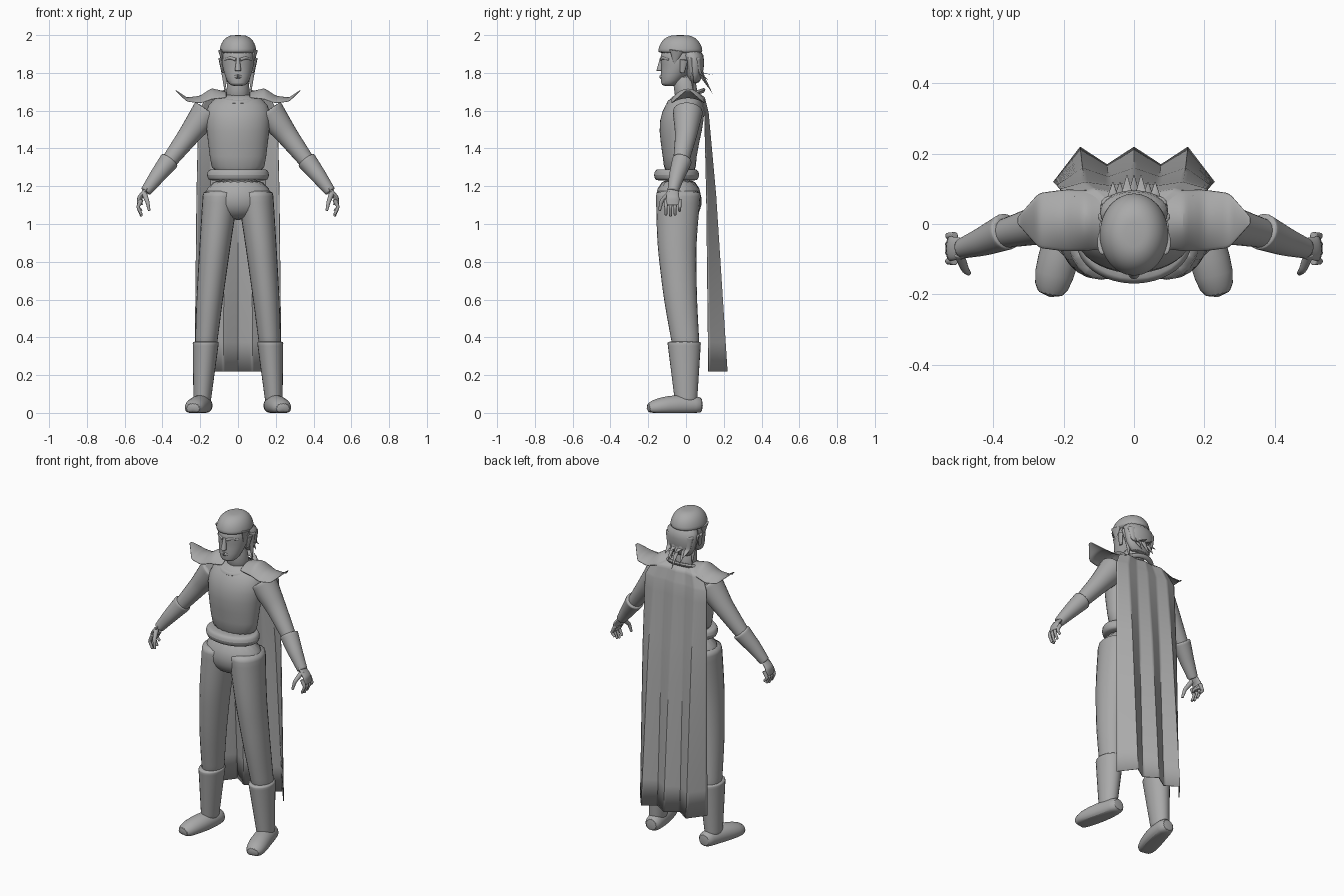
import bpy
import bmesh
import math
from mathutils import Vector

if "Cube" in bpy.data.objects:
    bpy.data.objects.remove(bpy.data.objects["Cube"])

GREY = (0.4, 0.4, 0.4, 1)
material = bpy.data.materials.new("plain grey")
material.use_nodes = True
material.diffuse_color = GREY
material.node_tree.nodes["Principled BSDF"].inputs["Base Color"].default_value = GREY

X, Y, Z = Vector((1, 0, 0)), Vector((0, 1, 0)), Vector((0, 0, 1))
LIMB_STEPS = [0, 0.03] + [i / 8 for i in range(1, 8)] + [0.97, 1]


def finish(name, bm, mirror=False, subdivide=True, thickness=0):
    """Turn a bmesh into a named, smooth-shaded object."""
    bmesh.ops.recalc_face_normals(bm, faces=bm.faces)
    mesh = bpy.data.meshes.new(name)
    bm.to_mesh(mesh)
    bm.free()
    mesh.materials.append(material)
    obj = bpy.data.objects.new(name, mesh)
    bpy.context.collection.objects.link(obj)
    if thickness:
        obj.modifiers.new("thickness", "SOLIDIFY").thickness = thickness
    if subdivide:
        smooth = obj.modifiers.new("smooth", "SUBSURF")
        smooth.levels = smooth.render_levels = 1
    if mirror:
        obj.modifiers.new("mirror", "MIRROR").use_mirror_merge = False
    bpy.ops.object.select_all(action="DESELECT")
    obj.select_set(True)
    bpy.context.view_layer.objects.active = obj
    bpy.ops.object.shade_smooth_by_angle(angle=math.radians(45))


def sample(table, t):
    """Interpolate linearly through evenly spaced rows."""
    position = t * (len(table) - 1)
    i = min(int(position), len(table) - 2)
    return [a + (b - a) * (position - i) for a, b in zip(table[i], table[i + 1])]


def loft(name, rings, ref=X, upright=True, sides=16, **options):
    """Skin elliptical rings (x, y, z, radius along ref, other radius)."""
    bm = bmesh.new()
    centres = [Vector(ring[:3]) for ring in rings]
    loops = []
    for i, ring in enumerate(rings):
        before, after = centres[max(i - 1, 0)], centres[min(i + 1, len(rings) - 1)]
        along = Z if upright else (after - before).normalized()
        a = (ref - along * ref.dot(along)).normalized()
        b = along.cross(a)
        loop = []
        for k in range(sides):
            turn = math.tau * k / sides
            point = centres[i] + a * ring[3] * math.cos(turn) + b * ring[4] * math.sin(turn)
            point.z = max(point.z, 0)
            loop.append(bm.verts.new(point))
        loops.append(loop)
    for low, high in zip(loops, loops[1:]):
        for k in range(sides):
            n = (k + 1) % sides
            bm.faces.new((low[k], low[n], high[n], high[k]))
    bm.faces.new(loops[0][::-1])
    bm.faces.new(loops[-1])
    finish(name, bm, **options)


def column(name, levels):
    """Upright loft from (z, half width, front y, back y) levels."""
    rings = [(0, (front + back) / 2, z, width, (back - front) / 2)
             for z, width, front, back in levels]
    loft(name, rings, sides=20)


def limb(name, path, start, end, flat=1, ref=Y, upright=False):
    """Mirrored tapering tube along a path; flat scales its second radius."""
    rings = []
    for t in LIMB_STEPS:
        radius = start + (end - start) * t
        rings.append((*sample(path, t), radius, radius * flat))
    loft(name, rings, ref, upright, sides=12, mirror=True)


def sheet(name, columns, rows, point, **options):
    """Grid surface whose points come from a function of u and v."""
    bm = bmesh.new()
    grid = [[bm.verts.new(point(i / columns, j / rows)) for i in range(columns + 1)]
            for j in range(rows + 1)]
    for low, high in zip(grid, grid[1:]):
        for i in range(columns):
            bm.faces.new((low[i], low[i + 1], high[i + 1], high[i]))
    finish(name, bm, **options)


# Torso, belt and hips
column("torso", [(1.25, 0.14, -0.12, 0.06), (1.35, 0.15, -0.12, 0.05),
                 (1.5, 0.17, -0.15, 0.09), (1.6, 0.18, -0.13, 0.1),
                 (1.66, 0.14, -0.09, 0.1), (1.69, 0.07, -0.06, 0.07)])
loft("belt", [(0, -0.05, 1.26 + 0.03 * s, 0.17 - 0.02 * s ** 4, 0.125 - 0.02 * s ** 4)
              for s in (-1, -0.9, 0, 0.9, 1)], sides=24)
column("hips", [(1.25, 0.15, -0.14, 0.06), (1.13, 0.19, -0.17, 0.09),
                (1.07, 0.17, -0.15, 0.08), (1.02, 0.1, -0.1, 0.04)])

# Trouser legs, boots and feet
limb("trouser_leg", [(0.09, -0.04, 1.18), (0.12, -0.05, 0.9), (0.15, -0.03, 0.6),
                     (0.17, 0, 0.35)], 0.1, 0.06, flat=1.25, ref=X, upright=True)
limb("boot_shaft", [(0.17, -0.01, 0.38), (0.19, 0, 0.06)], 0.073, 0.048,
     flat=1.28, ref=X, upright=True)
loft("foot", [(0.18, 0.09, 0.04, 0.04, 0.04), (0.18, 0.06, 0.04, 0.05, 0.05),
              (0.2, -0.05, 0.04, 0.06, 0.06), (0.23, -0.15, 0.03, 0.05, 0.06),
              (0.24, -0.21, 0.02, 0.03, 0.04)], ref=Z, upright=False, mirror=True)

# Arms, bracers and hands
limb("arm", [(0.16, 0.01, 1.6), (0.26, 0, 1.47), (0.42, -0.04, 1.26)], 0.085, 0.035)
limb("bracer", [(0.36, -0.02, 1.34), (0.43, -0.05, 1.25), (0.49, -0.07, 1.17)], 0.056, 0.03)
limb("palm", [(0.48, -0.07, 1.19), (0.52, -0.07, 1.14), (0.52, -0.07, 1.1)],
     0.03, 0.042, flat=0.4)
for k, finger in enumerate(("index", "middle", "ring", "little")):
    y = 0.024 * k - 0.106
    tip = 1.04 + 0.007 * (k - 1) ** 2
    limb(finger + "_finger", [(0.51, y, 1.13), (0.53, y, 1.09), (0.51, y, tip)], 0.012, 0.007)
limb("thumb", [(0.5, -0.08, 1.17), (0.48, -0.13, 1.12), (0.47, -0.14, 1.07)], 0.016, 0.007)

# Neck, head and face
column("neck", [(1.64, 0.07, -0.06, 0.07), (1.7, 0.06, -0.06, 0.06),
                (1.8, 0.06, -0.08, 0.05)])
column("head", [(1.73, 0.03, -0.12, -0.06), (1.74, 0.05, -0.133, -0.04),
                (1.78, 0.07, -0.135, 0), (1.85, 0.087, -0.13, 0.06),
                (1.88, 0.09, -0.141, 0.07), (1.95, 0.08, -0.12, 0.06)])
limb("nose", [(0, -0.13, 1.88), (0, -0.14, 1.81)], 0.008, 0.018, ref=X, upright=True)
limb("lips", [(0, -0.13, 1.78), (0.03, -0.12, 1.78)], 0.013, 0.004)
limb("brow", [(0.01, -0.13, 1.87), (0.04, -0.12, 1.88), (0.07, -0.09, 1.87)], 0.01, 0.006)
limb("ear", [(0.08, -0.02, 1.8), (0.09, -0.01, 1.87)], 0.012, 0.022, flat=0.5)

# Hair: domed cap, mass at the nape and pointed locks
dome = [k * math.pi / 16 for k in range(8)]
loft("hair_cap", [(0, -0.03, 1.9 + 0.102 * math.sin(a), 0.1 * math.cos(a) ** 0.7,
                   0.12 * math.cos(a) ** 0.7) for a in dome], sides=24)
column("hair_back", [(1.74, 0.06, 0.02, 0.07), (1.79, 0.09, 0, 0.09),
                     (1.86, 0.1, -0.01, 0.1), (1.93, 0.1, -0.06, 0.09)])
limb("temple_hair", [(0.09, -0.05, 1.92), (0.08, -0.06, 1.85)], 0.04, 0.005, flat=0.4)
for x, y, tip_y, tip_z in ((0.07, 0.02, 0.04, 1.7), (0.06, 0.06, 0.12, 1.76),
                           (0.04, 0.06, 0.12, 1.72), (0, 0.07, 0.14, 1.69),
                           (0.02, 0.07, 0.14, 1.79)):
    limb("hair_lock", [(x, y, 1.88), (x, y + 0.01, 1.8), (x, tip_y, tip_z)],
         0.036, 0.001, flat=0.6, ref=X, upright=True)


# Tilted collar around the neckline
def collar_point(u, v):
    around, across = u * math.tau, v * math.tau
    swell = 0.014 * math.cos(across)
    y = math.sin(around) * (0.09 + swell)
    x = math.cos(around) * (0.1 + swell)
    return (x, y, 1.675 + y * 0.35 + 0.014 * math.sin(across))


sheet("collar", 24, 8, collar_point)

# Flared shoulder wings, rows of (x, ridge z, half depth, droop)
WING = [(0.06, 1.7, 0.08, 0.03), (0.14, 1.72, 0.09, 0.06), (0.2, 1.68, 0.09, 0.04),
        (0.27, 1.67, 0.08, 0.02), (0.33, 1.71, 0.01, 0)]


def wing_point(u, v):
    x, z, depth, droop = sample(WING, u)
    side = 2 * v - 1
    return (x, 0.01 + depth * side, z - droop * side * side)


sheet("shoulder_wing", 16, 8, wing_point, mirror=True, thickness=0.005)

# Cape with three folds, rows of (z, half width, edge y, fold depth)
CAPE = [(1.7, 0.1, 0.04, 0.02), (1.67, 0.17, 0.08, 0.02), (1.59, 0.21, 0.1, 0.02),
        (1.15, 0.22, 0.11, 0.05), (0.22, 0.23, 0.12, 0.1)]
FOLD = [(1,), (0.5,), (1,), (0,)]


def cape_point(u, v):
    z, width, y, depth = sample(CAPE, v)
    side = 2 * u - 1
    return (side * width, y + depth * sample(FOLD, abs(side))[0], z)


sheet("cape", 48, 24, cape_point, subdivide=False, thickness=0.004)
